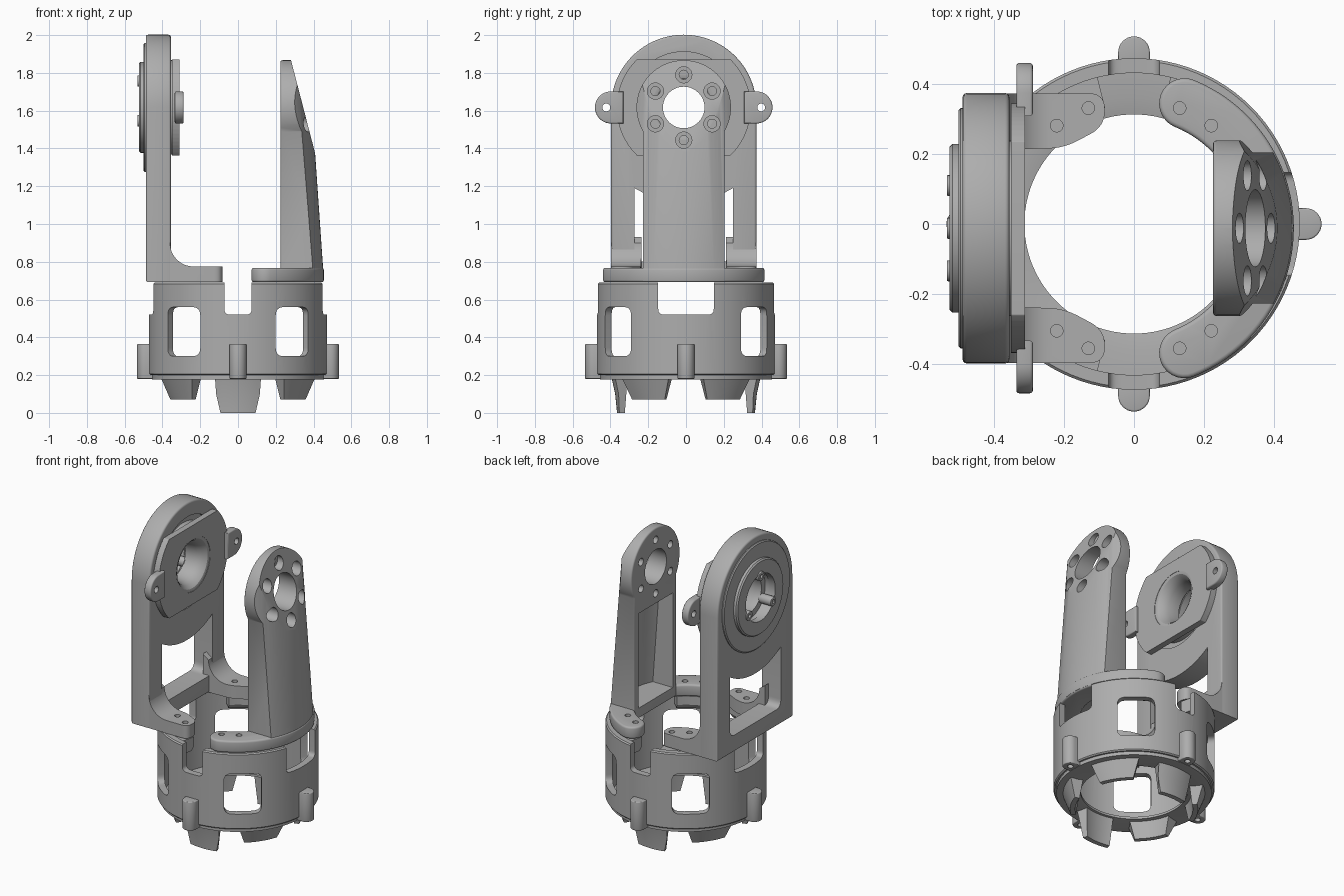
import bpy, bmesh, math
from math import sin, cos, pi, radians
from mathutils import Matrix, Vector

if "Cube" in bpy.data.objects:
    bpy.data.objects.remove(bpy.data.objects["Cube"])

GREY = (0.42, 0.42, 0.42, 1)
metal = bpy.data.materials.new("plain_grey")
metal.use_nodes = True
metal.diffuse_color = GREY
metal.node_tree.nodes["Principled BSDF"].inputs["Base Color"].default_value = GREY

SHIFT = -0.012   # small sideways offset of the upper yoke
PIVOT = 1.617    # height of the tilt axis
parts = []


def place(axis, u, v, h):
    return {"x": (h, u, v), "y": (u, h, v), "z": (u, v, h)}[axis]


def finish(name, bm):
    bmesh.ops.recalc_face_normals(bm, faces=bm.faces)
    me = bpy.data.meshes.new(name)
    bm.to_mesh(me)
    bm.free()
    me.materials.append(metal)
    ob = bpy.data.objects.new(name, me)
    bpy.context.collection.objects.link(ob)
    parts.append(ob)
    return ob


def prism(name, pts, axis, a, b, bevel=0):
    """Extrude a 2D outline along an axis, softening both rims."""
    bm = bmesh.new()
    lo = [bm.verts.new(place(axis, u, v, a)) for u, v in pts]
    hi = [bm.verts.new(place(axis, u, v, b)) for u, v in pts]
    caps = [bm.faces.new(lo), bm.faces.new(hi)]
    n = len(pts)
    for i in range(n):
        j = (i + 1) % n
        bm.faces.new((lo[i], lo[j], hi[j], hi[i]))
    if bevel:
        bmesh.ops.recalc_face_normals(bm, faces=bm.faces)
        rims = list({e for f in caps for e in f.edges})
        bmesh.ops.bevel(bm, geom=rims, offset=bevel, segments=3, profile=0.5, affect="EDGES")
    return finish(name, bm)


def lathe(name, profile, axis="z", a0=0, a1=360, height=0, squeeze=1, steps=72):
    """Sweep a closed (radius, along) profile; the lowest points may be squeezed in angle."""
    bm = bmesh.new()
    full = a1 - a0 == 360
    mid, low = (a0 + a1) / 2, min(h for r, h in profile)
    rings = []
    for i in range(steps if full else steps + 1):
        ang = a0 + (a1 - a0) * i / steps
        ring = []
        for r, h in profile:
            t = radians(mid + (ang - mid) * (squeeze if h == low else 1))
            ring.append(bm.verts.new(place(axis, r * cos(t), r * sin(t) + height, h)))
        rings.append(ring)
    n = len(profile)
    for i in range(len(rings) if full else len(rings) - 1):
        p, q = rings[i], rings[(i + 1) % len(rings)]
        for k in range(n):
            bm.faces.new((p[k], p[(k + 1) % n], q[(k + 1) % n], q[k]))
    if not full:
        bm.faces.new(rings[0])
        bm.faces.new(rings[-1])
    return finish(name, bm)


def arc(r, a0, a1, cu=0, cv=0, n=24):
    return [(cu + r * cos(radians(a0 + (a1 - a0) * i / n)),
             cv + r * sin(radians(a0 + (a1 - a0) * i / n))) for i in range(n + 1)]


def circle(r, cu=0, cv=0, n=40):
    return arc(r, 0, 360, cu, cv, n)[:-1]


def rounded(pts, r):
    out = []
    for i, p in enumerate(pts):
        p, a, b = Vector(p), Vector(pts[i - 1]), Vector(pts[(i + 1) % len(pts)])
        s, e = p + (a - p).normalized() * r, p + (b - p).normalized() * r
        for k in range(7):
            t = k / 6
            out.append(tuple(s * (1 - t) ** 2 + p * 2 * t * (1 - t) + e * t * t))
    return out


def box(u0, v0, u1, v1):
    return [(u0, v0), (u1, v0), (u1, v1), (u0, v1)]


def turn(ob, degrees):
    ob.data.transform(Matrix.Rotation(radians(degrees), 4, "Z"))
    return ob


def combine(ob, tool, how="DIFFERENCE"):
    mod = ob.modifiers.new("cut", "BOOLEAN")
    mod.operation, mod.object, mod.solver = how, tool, "EXACT"
    bpy.context.view_layer.update()
    with bpy.context.temp_override(object=ob, active_object=ob):
        bpy.ops.object.modifier_apply(modifier=mod.name)
    parts.remove(tool)
    bpy.data.objects.remove(tool)


# Base ring with four windows and four notches in the rim
ring = lathe("base_ring", [(0.43, 0.2), (0.465, 0.2), (0.472, 0.207), (0.472, 0.683),
                           (0.465, 0.69), (0.43, 0.69)], steps=96)
for a in (38.5, 141.5, 218.5, 321.5):
    combine(ring, turn(prism("cutter", rounded(box(-0.11, 0.3, 0.11, 0.56), 0.045), "y", 0.3, 0.6), a))
combine(ring, prism("cutter", rounded(box(-0.072, 0.52, 0.072, 0.9), 0.03), "y", -0.7, 0.7))
combine(ring, prism("cutter", rounded(box(-0.147, 0.52, 0.147, 0.9), 0.03), "x", -0.7, 0.7))
flange = lathe("bottom_flange", [(0.312, 0.185), (0.36, 0.178), (0.455, 0.178), (0.455, 0.21),
                                 (0.36, 0.21), (0.312, 0.2)], steps=96)

# Rim pads that take the screws of the yoke feet
for a in (61, 119, 241, 299):
    lathe("screw_pad", [(0.34, 0.63), (0.36, 0.6), (0.44, 0.6), (0.44, 0.685), (0.34, 0.685)],
          a0=a - 15, a1=a + 15, steps=10)

# Side lugs and tapered legs
for a in (0, 90, 180, 270):
    outline = [(-0.045, 0.44)] + [(0.045, 0.44)] + arc(0.045, 0, 180, 0, 0.489, 16)
    lug = prism("side_lug", outline, "z", 0.18, 0.365, 0.005)
    combine(lug, prism("cutter", circle(0.018, 0, 0.487, 16), "z", 0.1, 0.24))
    turn(lug, a)
for a in (90, 270):
    lathe("long_leg", [(0.325, 0.19), (0.335, 0), (0.365, 0), (0.375, 0.1), (0.395, 0.19)],
          a0=a - 18, a1=a + 18, squeeze=0.82, steps=12)
for a in (33.5, 146.5, 213.5, 326.5):
    lathe("short_leg", [(0.335, 0.19), (0.345, 0.07), (0.375, 0.07), (0.42, 0.19)],
          a0=a - 21, a1=a + 21, squeeze=0.76, steps=12)

yoke_start = len(parts)

# Drive arm foot: an arc-shaped pad with round ends
ENDS, MID, HALF = 68, 0.383, 0.072
e = radians(ENDS)
outline = (arc(MID + HALF, -ENDS, ENDS, n=40) + arc(HALF, ENDS, ENDS + 180, MID * cos(e), MID * sin(e), 14)[1:]
           + arc(MID - HALF, ENDS, -ENDS, n=40)[1:]
           + arc(HALF, 180 - ENDS, 360 - ENDS, MID * cos(e), -MID * sin(e), 14)[1:-1])
foot = prism("arm_foot", outline, "z", 0.692, 0.768, 0.012)
for s in (1, -1):
    for x, y in ((0.13, 0.342), (0.22, 0.292)):
        combine(foot, prism("cutter", circle(0.018, x, s * y, 16), "z", 0.74, 0.9))

# Drive arm: outline trimmed by a curved back and a sloping head
side = arc(0.25, -30.7, 210.7, 0, PIVOT, 48) + [(-0.215, 0.7), (0.215, 0.7)]
arm = prism("drive_arm", side, "x", 0.225, 0.5, 0.01)
combine(arm, lathe("cutter", [(0.01, 0.6), (0.462, 0.6), (0.365, 2.0), (0.01, 2.0)], steps=120), "INTERSECT")
slope = [(0.1, 0.7), (0.46, 0.7), (0.46, 1.16), (0.412, 1.36), (0.282, 1.862), (0.265, 1.9), (0.1, 1.9)]
combine(arm, prism("cutter", slope, "y", -0.5, 0.5), "INTERSECT")
hollow = prism("cutter", rounded([(0.1, 0.768), (0.415, 0.768), (0.37, 1.3), (0.3, 1.38), (0.1, 1.38)], 0.02),
               "y", -0.175, 0.175)
combine(hollow, lathe("cutter", [(0.01, 0.5), (0.425, 0.5), (0.34, 1.8), (0.01, 1.8)], steps=120), "INTERSECT")
combine(arm, hollow)
combine(arm, prism("cutter", circle(0.11, 0, PIVOT), "x", 0, 0.7))
for i in range(6):
    a = radians(30 + 60 * i)
    u, v = 0.173 * cos(a), PIVOT + 0.173 * sin(a)
    combine(arm, prism("cutter", circle(0.024, u, v, 20), "x", 0, 0.7))
    combine(arm, prism("cutter", circle(0.043, u, v, 24), "x", 0.262, 0.7))

# Bearing plate: tall round-topped slab with a window under the bearing
slab = arc(0.385, 0, 180, 0, PIVOT, 48) + [(-0.385, 0.692), (0.385, 0.692)]
plate = prism("bearing_plate", slab, "x", -0.488, -0.355, 0.012)
window = prism("cutter", rounded(box(-0.26, 0.8, 0.26, 1.3), 0.05), "x", -0.7, 0)
combine(window, prism("cutter", circle(0.5, 0, PIVOT, 96), "x", -0.8, 0.1))
combine(plate, window)
combine(plate, prism("cutter", circle(0.295, 0, PIVOT, 64), "x", -0.385, 0))
combine(plate, prism("cutter", circle(0.155, 0, PIVOT, 48), "x", -0.7, 0))

# Plate feet: filleted brackets with rounded toes
for s in (1, -1):
    bracket = [(-0.4, 0.692), (-0.083, 0.692), (-0.083, 0.775)] + arc(0.125, 270, 180, -0.235, 0.9, 12) + [(-0.4, 0.93)]
    toe = prism("plate_foot", bracket, "y", s * 0.2, s * 0.384)
    plan = rounded([(-0.45, s * 0.384), (-0.083, s * 0.384), (-0.083, s * 0.29), (-0.2, s * 0.228), (-0.45, s * 0.222)], 0.045)
    combine(toe, prism("cutter", plan, "z", 0.5, 1.2), "INTERSECT")
    for x, y in ((-0.13, 0.342), (-0.22, 0.292)):
        combine(toe, prism("cutter", circle(0.018, x, s * y, 16), "z", 0.745, 1.2))

# Bearing: flat-sided flange, flared throat, stepped covers and ears
trim = math.degrees(math.asin(0.255 / 0.355))
outline = arc(0.355, -trim, trim, 0, PIVOT) + arc(0.355, 180 - trim, 180 + trim, 0, PIVOT)
flange = prism("bearing_flange", rounded(outline, 0.003), "x", -0.35, -0.311)
combine(flange, prism("cutter", circle(0.172, 0, PIVOT, 72), "x", -0.5, 0))
flare = [(0.18, -0.311), (0.155, -0.318), (0.135, -0.34), (0.122, -0.375), (0.116, -0.42), (0.116, -0.45)]
lathe("flared_throat", flare + [(0.165, -0.45), (0.25, -0.39), (0.25, -0.33)], "x", height=PIVOT)
lathe("outer_cover", [(0.15, -0.48), (0.15, -0.5), (0.335, -0.5), (0.342, -0.494), (0.342, -0.48)], "x", height=PIVOT)
lathe("inner_cover", [(0.15, -0.49), (0.15, -0.525), (0.232, -0.525), (0.24, -0.517), (0.24, -0.49)], "x", height=PIVOT)
for i in range(3):
    a = radians(90 + 120 * i)
    u, v = 0.14 * cos(a), PIVOT + 0.14 * sin(a)
    boss = prism("clip_boss", circle(0.03, u, v, 20), "x", -0.533, -0.445, 0.004)
    combine(boss, prism("cutter", circle(0.012, u, v, 12), "x", -0.6, -0.49))
for s in (1, -1):
    outline = arc(0.085, -90, 90, 0.385, PIVOT, 24) + [(0.32, PIVOT + 0.085), (0.32, PIVOT - 0.085)]
    ear = prism("bearing_ear", [(s * u, v) for u, v in outline], "x", -0.335, -0.288, 0.008)
    combine(ear, prism("cutter", circle(0.021, s * 0.41, PIVOT, 16), "x", -0.6, 0))

for ob in parts[yoke_start:]:
    ob.data.transform(Matrix.Translation((0, SHIFT, 0)))

# Soft shading with crisp edges
bpy.ops.object.select_all(action="DESELECT")
for ob in parts:
    ob.select_set(True)
bpy.context.view_layer.objects.active = parts[0]
bpy.ops.object.shade_smooth_by_angle(angle=radians(32))
